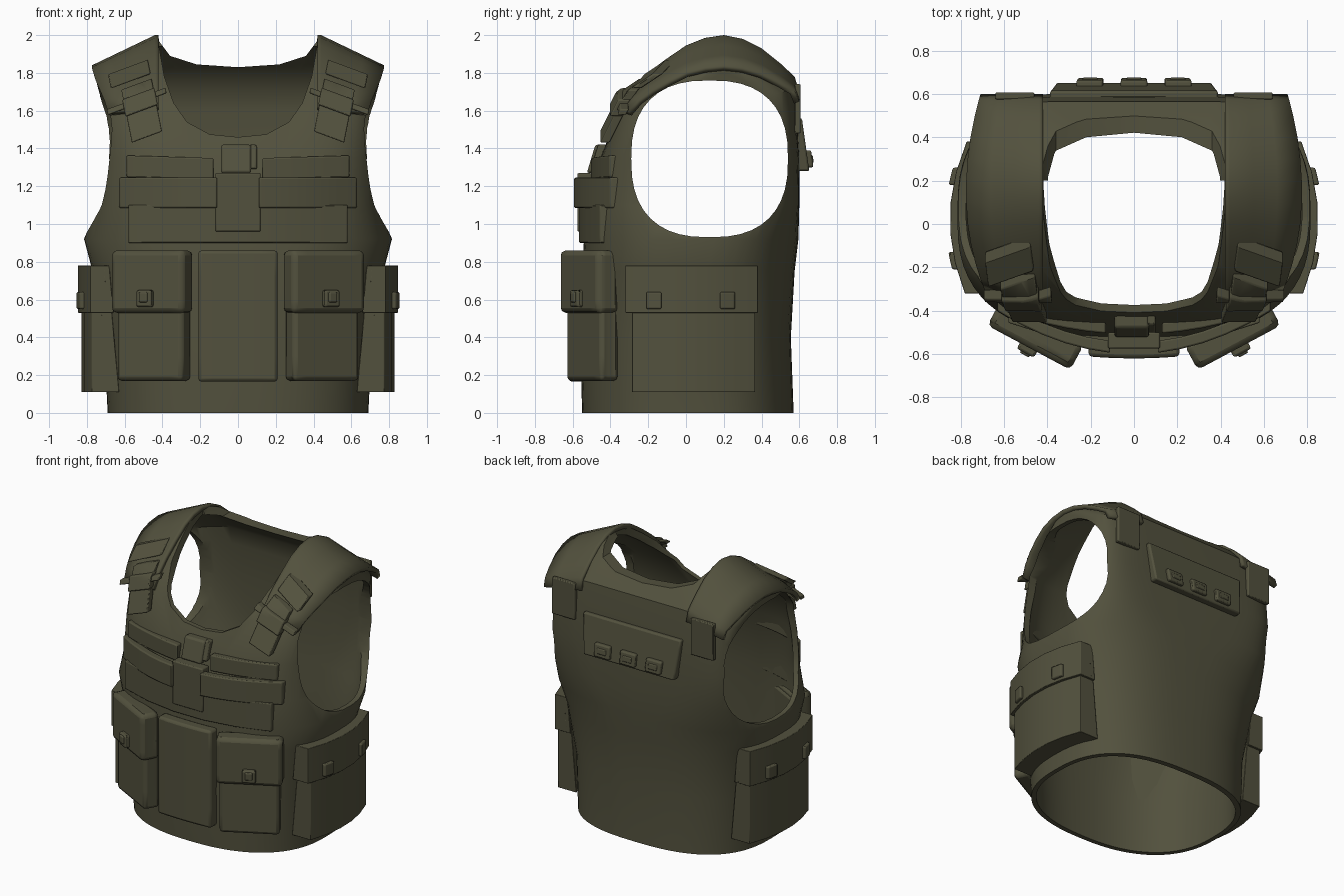
import bpy, bmesh, math
from mathutils import Vector

if "Cube" in bpy.data.objects:
    bpy.data.objects.remove(bpy.data.objects["Cube"])

olive = bpy.data.materials.new("olive_fabric")
olive.use_nodes = True
COLOUR = (0.085, 0.082, 0.047, 1)
olive.diffuse_color = COLOUR
bsdf = next(n for n in olive.node_tree.nodes if n.type == "BSDF_PRINCIPLED")
bsdf.inputs["Base Color"].default_value = COLOUR
bsdf.inputs["Roughness"].default_value = 0.9


def finish(name, bm):
    bmesh.ops.recalc_face_normals(bm, faces=bm.faces[:])
    mesh = bpy.data.meshes.new(name)
    bm.to_mesh(mesh)
    bm.free()
    mesh.materials.append(olive)
    ob = bpy.data.objects.new(name, mesh)
    bpy.context.collection.objects.link(ob)
    return ob


def smooth(ob, angle=35):
    bpy.ops.object.select_all(action="DESELECT")
    ob.select_set(True)
    bpy.context.view_layer.objects.active = ob
    bpy.ops.object.shade_smooth_by_angle(angle=math.radians(angle))


def mirror(ob):
    ob.modifiers.new("mirror", "MIRROR").use_mirror_merge = False


def power(v, n):
    return math.copysign(abs(v) ** (2 / n), v)


def slope(co):
    """Lower the outer ends of the shoulders."""
    ramp = min(1, max(0, (co.z - 1.5) / 0.5))
    co.z -= 0.48 * ramp * max(0, abs(co.x) - 0.44)


def loft(name, rings, count=64):
    """Closed solid through rings of (z, half width, front y, back y, front power, back power)."""
    bm = bmesh.new()
    loops = []
    for z, w, yf, yb, nf, nb in rings:
        loop = []
        for i in range(count):
            a = 2 * math.pi * i / count
            n = nb if math.sin(a) > 0 else nf
            co = Vector((w * power(math.cos(a), n),
                         (yf + yb) / 2 + (yb - yf) / 2 * power(math.sin(a), n), z))
            slope(co)
            loop.append(bm.verts.new(co))
        loops.append(loop)
    for a, b in zip(loops, loops[1:]):
        for i in range(count):
            j = (i + 1) % count
            bm.faces.new((a[i], a[j], b[j], b[i]))
    bm.faces.new(loops[0])
    top = loops[-1]
    for i in range(count // 2):
        quad = [top[i], top[i + 1], top[count - i - 1], top[(count - i) % count]]
        bm.faces.new(list(dict.fromkeys(quad)))
    return finish(name, bm)


def prism(name, points, vec):
    bm = bmesh.new()
    face = bm.faces.new([bm.verts.new(p) for p in points])
    out = bmesh.ops.extrude_face_region(bm, geom=[face])
    bmesh.ops.translate(bm, vec=vec, verts=[g for g in out["geom"] if isinstance(g, bmesh.types.BMVert)])
    return finish(name, bm)


def box(name, x, y, z, warp=None, bevel=0.012, both=False):
    """Bevelled box between limits, bent by warp, and mirrored if on both sides."""
    bm = bmesh.new()
    bmesh.ops.create_cube(bm, size=1)
    bmesh.ops.subdivide_edges(bm, edges=bm.edges[:], cuts=4, use_grid_fill=True)
    for v in bm.verts:
        v.co = Vector([lo + (hi - lo) * (c + 0.5) for c, (lo, hi) in zip(v.co, (x, y, z))])
        if warp:
            v.co = warp(v.co)
    ob = finish(name, bm)
    mod = ob.modifiers.new("bevel", "BEVEL")
    mod.width, mod.segments, mod.limit_method = bevel, 2, "ANGLE"
    mod.angle_limit = math.radians(40)
    if both:
        mirror(ob)
    smooth(ob)
    return ob


# Vest shell: outer solid minus inner solid, neck and arm openings
rings = [(0, .69, -.55, .57, 2.4, 2.6), (.4, .71, -.56, .555, 2.4, 2.7),
         (.75, .77, -.55, .575, 2.5, 2.8), (.92, .815, -.54, .595, 2.6, 3),
         (1.1, .755, -.52, .6, 3, 5), (1.35, .74, -.455, .6, 3.6, 7),
         (1.6, .725, -.35, .585, 5, 7), (1.76, .735, -.21, .565, 6, 7),
         (1.86, .75, -.08, .47, 6, 6), (1.94, .755, .04, .36, 6, 6),
         (1.98, .76, .15, .25, 6, 6)]
T = 0.035
inner = [(z - (.04 if z > 1.7 else 0), w - T, f + T, b - T, nf, nb) for z, w, f, b, nf, nb in rings]
inner[0] = (-.1,) + inner[0][1:]
shell = loft("vest_shell", rings)
cutters = [loft("hollow_cutter", inner)]


def neck(name, half, y, depth):
    pts = half + [(-px, pz) for px, pz in reversed(half[:-1])]
    return prism(name, [(px, y, pz) for px, pz in pts], (0, depth, 0))


cutters.append(neck("front_neck_cutter", [(.43, 2.2), (.42, 1.95), (.39, 1.78), (.34, 1.64),
                                          (.27, 1.54), (.15, 1.475), (0, 1.46)], -1, 1.2))
cutters.append(neck("back_neck_cutter", [(.43, 2.2), (.42, 1.97), (.36, 1.89),
                                         (.22, 1.845), (0, 1.83)], .17, 1))
for side in (1, -1):
    hole = []
    for i in range(40):
        a = 2 * math.pi * i / 40
        hole.append((.5 * side, .125 + .415 * power(math.cos(a), 2.5),
                     1.345 + .415 * power(math.sin(a), 2.5)))
    cutters.append(prism("arm_cutter", hole, (.8 * side, 0, 0)))
for cutter in cutters:
    cutter.hide_render = True
    mod = shell.modifiers.new("cut", "BOOLEAN")
    mod.object, mod.operation, mod.solver = cutter, "DIFFERENCE", "EXACT"
bpy.context.view_layer.objects.active = shell
for mod in list(shell.modifiers):
    bpy.ops.object.modifier_apply(modifier=mod.name)
for cutter in cutters:
    bpy.data.objects.remove(cutter)
smooth(shell)

# Shoulder pads: a strip arched from chest to back, narrower at both ends
arch = [(-.365, 1.62), (-.3, 1.71), (-.215, 1.79), (-.11, 1.87), (0, 1.945), (.1, 1.985), (.2, 2),
        (.3, 1.98), (.4, 1.93), (.5, 1.85), (.575, 1.78), (.6, 1.7)]
bm = bmesh.new()
rows = []
for y, z in arch:
    row = []
    edge = .775 - .33 * (y - .15) ** 2
    for t in (0, .06, .37, .68, 1):
        wrap = 1 - .15 * t * t if y < 0 else 1
        co = Vector((.42 + (edge - .42) * t, y * wrap, z))
        slope(co)
        row.append(bm.verts.new(co))
    rows.append(row)
for a, b in zip(rows, rows[1:]):
    for i in range(len(a) - 1):
        bm.faces.new((a[i], a[i + 1], b[i + 1], b[i]))
pad = finish("shoulder_pad", bm)
if pad.data.polygons[len(pad.data.polygons) // 2].normal.z < 0:
    pad.data.flip_normals()
mod = pad.modifiers.new("thickness", "SOLIDIFY")
mod.thickness, mod.offset = 0.03, -1
mirror(pad)
smooth(pad)


# Front strap ends and buckles, lying on the sloping chest
def on_chest(co):
    z = co.z - .37 * (co.x - .51)
    back = .5 * (z - 1.6) + max(0, z - 1.7) + .2 * (co.x - .51)
    return Vector((co.x + .2 * (co.z - 1.6), co.y + back, z))


box("front_strap_tail", (.43, .59), (-.385, -.335), (1.46, 1.74), on_chest, .006, True)
box("front_strap_band", (.37, .68), (-.385, -.34), (1.64, 1.67), on_chest, .006, True)
box("front_strap_buckle", (.425, .595), (-.405, -.34), (1.6, 1.69), on_chest, .008, True)
box("front_strap_tab", (.43, .64), (-.395, -.34), (1.765, 1.84), on_chest, .008, True)


# Chest webbing, curved round the body
def curved(bend):
    return lambda co: Vector((co.x, co.y + bend * co.x ** 2, co.z))


box("lower_chest_panel", (-.58, .58), (-.57, -.52), (.9, 1.1), curved(.34), .006)
box("chest_band", (.11, .63), (-.6, -.545), (1.085, 1.245), curved(.5), .008, True)
box("upper_chest_band", (.13, .59), (-.51, -.46),
    (1.23, 1.345), lambda co: Vector((co.x, co.y + .3 * co.x ** 2, co.z + .03 * co.x)), .008, True)
box("centre_placket", (-.12, .12), (-.575, -.5), (.96, 1.27), None, .008)


def lean(co):
    return Vector((co.x, co.y + .3 * (co.z - 1.27), co.z))


box("centre_buckle", (-.09, .07), (-.525, -.46), (1.27, 1.42), lean, .015)
box("centre_buckle_clip", (.06, .1), (-.51, -.46), (1.29, 1.42), lean, .008)

# Centre pouch
box("centre_pouch", (-.21, .21), (-.62, -.535), (.165, .86), curved(.2), .025)


# Angled front pouches
def angled(co):
    return Vector((.485 + .88 * co.x - .47 * co.y, -.565 + .47 * co.x + .88 * co.y, co.z))


box("front_pouch", (-.2, .195), (.025, .135), (.17, .83), angled, .025, True)
box("front_pouch_flap", (-.22, .215), (-.005, .125), (.53, .86), angled, .035, True)
box("front_pouch_buckle", (-.045, .045), (-.035, .02), (.56, .65), angled, .012, True)
box("front_pouch_strap", (-.025, .025), (-.045, 0), (.585, .64), angled, .008, True)


# Side pouches, curved round the hips, with their backs following the body
def hip(co):
    lean_out = .09 * (co.z - .11) if co.x < .75 else 0
    return Vector((co.x + lean_out - .6 * (co.y - .02) ** 2, co.y, co.z))


box("side_pouch", (.685, .83), (-.285, .365), (.11, .74), hip, .03, True)
box("side_pouch_flap", (.69, .85), (-.32, .38), (.53, .78), hip, .03, True)
for y in (-.17, .22):
    box("side_pouch_buckle", (.83, .87), (y - .04, y + .04), (.55, .64), hip, .01, True)


# Back strap ends and drag panel with three buckles
def hang(co):
    return Vector((co.x * (1 + .3 * (co.z - 1.3)), co.y - .14 * (co.z - 1.3), co.z))


box("back_strap_tail", (.46, .64), (.575, .607), (1.48, 1.74), None, .006, True)
box("back_panel", (-.36, .36), (.592, .65), (1.28, 1.56), hang, .01)
for x in (-.2, 0, .2):
    box("back_buckle", (x - .06, x + .06), (.63, .675), (1.3, 1.39), hang, .012)
    box("back_buckle_loop", (x - .035, x + .035), (.63, .68), (1.325, 1.365), hang, .006)
